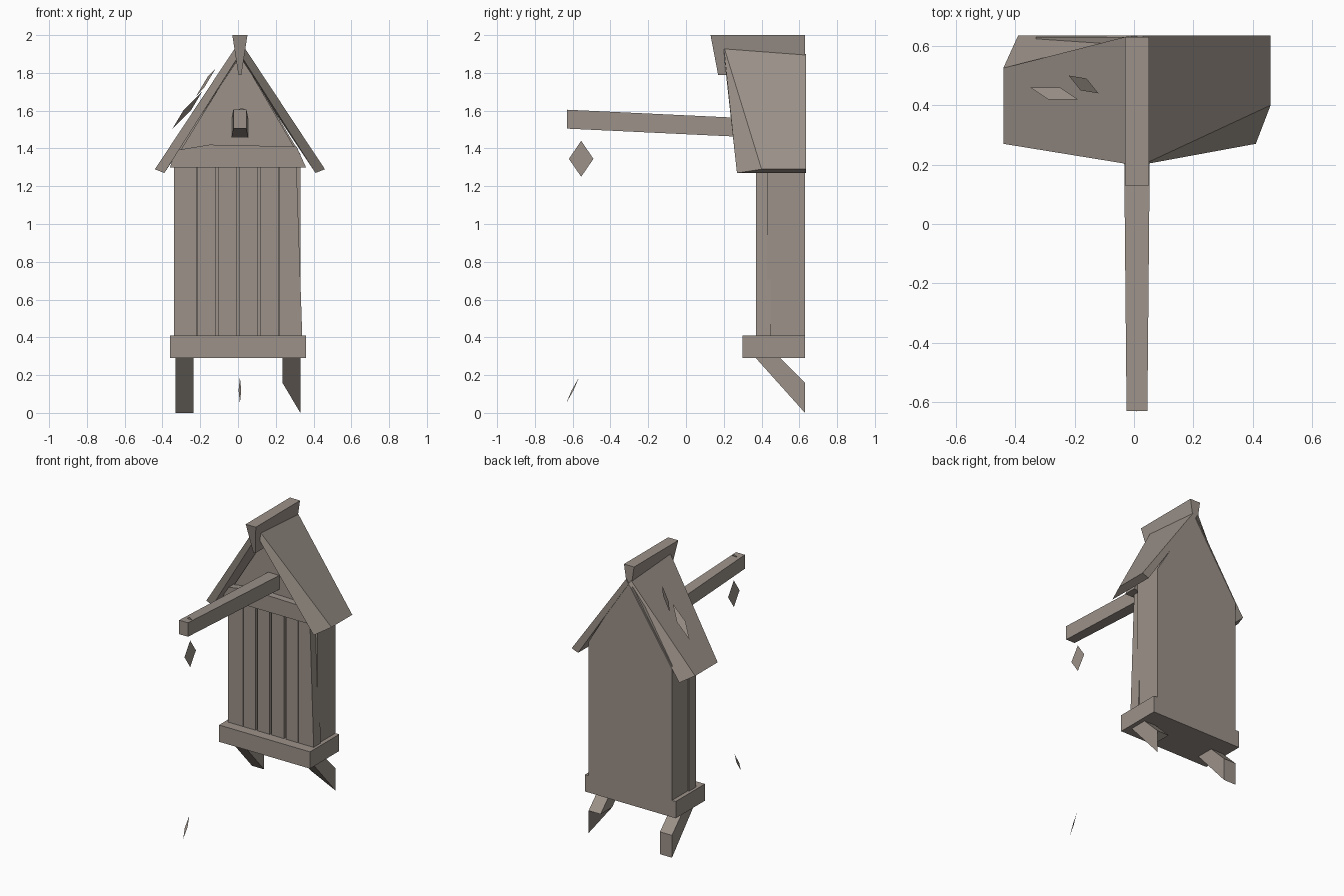
import bpy
import bmesh
from mathutils import Vector

default_cube = bpy.data.objects.get("Cube")
if default_cube:
    bpy.data.objects.remove(default_cube, do_unlink=True)

# One weathered timber colour for everything
wood = bpy.data.materials.new("weathered_wood")
wood.use_nodes = True
wood_colour = (0.33, 0.285, 0.25, 1)
wood.diffuse_color = wood_colour
shader = wood.node_tree.nodes["Principled BSDF"]
shader.inputs["Base Color"].default_value = wood_colour
shader.inputs["Roughness"].default_value = 0.9


def finish(name, bm):
    """Turn a bmesh into a flat shaded wooden object."""
    bmesh.ops.recalc_face_normals(bm, faces=bm.faces[:])
    mesh = bpy.data.meshes.new(name)
    bm.to_mesh(mesh)
    bm.free()
    mesh.materials.append(wood)
    part = bpy.data.objects.new(name, mesh)
    bpy.context.collection.objects.link(part)


def loft(name, start, end):
    """Solid between two matching outlines."""
    bm = bmesh.new()
    first = [bm.verts.new(point) for point in start]
    last = [bm.verts.new(point) for point in end]
    bm.faces.new(first)
    bm.faces.new(last)
    for i in range(len(first)):
        bm.faces.new((first[i - 1], first[i], last[i], last[i - 1]))
    finish(name, bm)


def along_y(name, outline, front, back):
    """Push an outline in x and z from front to back."""
    loft(name,
         [(x, front, z) for x, z in outline],
         [(x, back, z) for x, z in outline])


def along_x(name, outline, left, right):
    """Push an outline in y and z from one side to the other."""
    loft(name,
         [(left, y, z) for y, z in outline],
         [(right, y, z) for y, z in outline])


def rectangle(half_width, bottom, top, middle=0):
    """Outline of a rectangle standing around a middle line."""
    left, right = middle - half_width, middle + half_width
    return [(left, bottom), (right, bottom), (right, top), (left, top)]


def splinter(name, centre, long_way, short_way):
    """Flat diamond spanned by its two half diagonals."""
    centre, long_way, short_way = map(Vector, (centre, long_way, short_way))
    bm = bmesh.new()
    corners = (long_way, short_way, -long_way, -short_way)
    bm.faces.new([bm.verts.new(centre + corner) for corner in corners])
    finish(name, bm)


# Shared levels and depths of the house
back = 0.63
plank_front = 0.37
body_front = 0.43
underside = 0.29
floor = 0.41
wall_top = 1.3
ridge_x = 0.01
peak = 1.9
body_half = 0.33
floor_half = 0.36

# Floor plank, house body and gable
along_y("floor_plank", rectangle(floor_half, underside, floor), 0.3, back)
house_outline = rectangle(body_half, floor, 1.37)
house_outline.insert(-1, (ridge_x, peak))
along_y("house_body", house_outline, body_front, back)
gable_outline = [(-floor_half, wall_top), (floor_half, wall_top),
                 (ridge_x, peak)]
along_y("front_gable", gable_outline, 0.39, body_front)

# Evenly spaced front planks, the outer ones wider
plank_count = 6
plank_pitch = 0.112
for number in range(plank_count):
    middle = plank_pitch * (number - (plank_count - 1) / 2)
    is_outer = number in (0, plank_count - 1)
    half_width = 0.06 if is_outer else 0.048
    outline = rectangle(half_width, floor, wall_top, middle)
    if number == plank_count - 1:
        # The last plank narrows towards its top
        outline[2] = (body_half - 0.02, wall_top)
    along_y("front_plank_" + str(number), outline, plank_front, body_front + 0.02)

# Crooked lintel with its upper corners cut in
lintel = rectangle(floor_half, wall_top, wall_top + 0.11)
lintel[2] = (body_half - 0.02, wall_top + 0.11)
lintel[3:] = [(-0.15, wall_top + 0.12), (-body_half, wall_top + 0.09)]
along_y("lintel", lintel, 0.34, body_front)


def roof_board(name, side, front_cut, back_cut):
    """Sloping board whose lower outer edge is shortened at either end."""
    top_x, inner_x, eave_x = (ridge_x + side * reach for reach in (0.02, 0.4, 0.45))
    top_front, eave_front, end = 0.2, 0.27, back + 0.005
    top, eave = peak + 0.04, 1.29
    outer = [(top_x, top_front, top), (eave_x, eave_front + front_cut, eave),
             (eave_x, end - back_cut, eave), (top_x, end, top - 0.04)]
    inner = [(ridge_x, top_front, peak), (inner_x, eave_front, eave - 0.02),
             (inner_x, end, eave - 0.02), (ridge_x, end, peak - 0.03)]
    loft(name, outer, inner)


# Roof boards
roof_board("roof_left_side", 1, 0.13, 0)
roof_board("roof_right_side", -1, 0, 0.11)

# Wedge shaped ridge beam, its front end leaning back
ridge_top = 2
ridge_bottom = 1.79


def ridge_section(upper_y, lower_y):
    """Cross-section that narrows from top to bottom."""
    corners = rectangle(0.008, ridge_bottom, ridge_top, ridge_x + 0.01)
    section = []
    for x, z in corners:
        is_top = z == ridge_top
        spread = 5 if is_top else 1
        offset = (x - ridge_x - 0.01) * spread
        section.append((ridge_x + offset, upper_y if is_top else lower_y, z))
    return section


loft("ridge_beam", ridge_section(0.13, 0.17), ridge_section(back, back))

# Splinters lifting from the roof
splinter("lower_roof_splinter", (-0.27, 0.44, 1.6), (0.08, -0.02, 0.1), (0.02, 0.02, 0))
splinter("upper_roof_splinter", (-0.17, 0.47, 1.75), (0.05, -0.03, 0.07), (0.01, 0.02, 0.03))

# Long pole sticking out of the gable and drooping inwards
pole_tip = -back
pole_height = 0.1


def pole_section(y, bottom, half_width):
    """Upright end of the pole."""
    corners = rectangle(half_width, bottom, bottom + pole_height, ridge_x)
    return [(x, y, z) for x, z in corners]


loft("pole",
     pole_section(pole_tip, 1.505, 0.035),
     pole_section(body_front, 1.455, 0.045))

# Remains of the hanging hook
splinter("hook_tip", (0.02, pole_tip + 0.055, 1.605), (0.02, 0, 0), (0, 0, 0.01))
splinter("hanging_link", (ridge_x, -0.555, 1.345), (0, 0, 0.095), (0, 0.065, 0))
splinter("hanging_shard", (ridge_x, -0.6, 0.12), (0, 0.035, 0.07), (0.007, 0.005, 0))

# Slanted support legs running back to the wall
leg_inner, leg_outer = 0.235, body_half
leg_outline = [(plank_front, underside), (0.5, underside), (back, 0.16), (back, 0)]
along_x("right_leg", leg_outline, -leg_outer, -leg_inner)

# The other leg is broken off short on its inner side
broken_outline = leg_outline[:-1] + [(0.5, 0.16)]
loft("left_leg",
     [(leg_outer, y, z) for y, z in leg_outline],
     [(leg_inner, y, z) for y, z in broken_outline])
